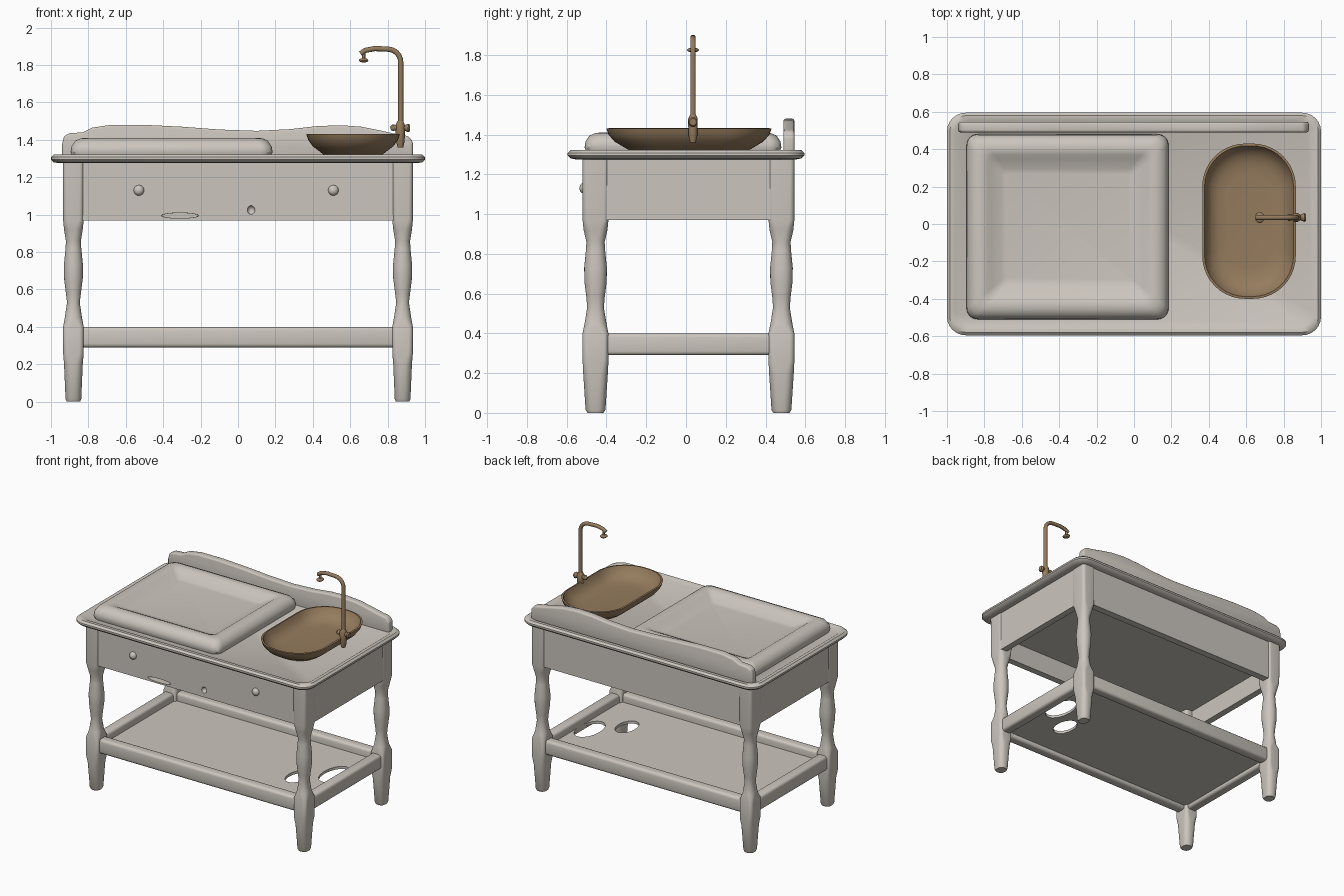
import bpy, bmesh, math
from mathutils import Vector

if "Cube" in bpy.data.objects:
    bpy.data.objects.remove(bpy.data.objects["Cube"])

def material(name, rgb):
    m = bpy.data.materials.new(name)
    m.use_nodes = True
    m.diffuse_color = (*rgb, 1)
    bsdf = m.node_tree.nodes["Principled BSDF"]
    bsdf.inputs["Base Color"].default_value = (*rgb, 1)
    bsdf.inputs["Roughness"].default_value = 0.7
    return m

WHITE = material("warm_white", (0.60, 0.56, 0.51))
BRONZE = material("bronze_brown", (0.30, 0.20, 0.11))
parts = []

def add(name, bm, mat):
    bmesh.ops.recalc_face_normals(bm, faces=bm.faces)
    me = bpy.data.meshes.new(name)
    bm.to_mesh(me)
    bm.free()
    me.materials.append(mat)
    ob = bpy.data.objects.new(name, me)
    bpy.context.collection.objects.link(ob)
    parts.append(ob)
    return ob

def bake(ob):
    """Replace an object's mesh with its modified mesh."""
    dg = bpy.context.evaluated_depsgraph_get()
    me = bpy.data.meshes.new_from_object(ob.evaluated_get(dg))
    ob.modifiers.clear()
    ob.data = me

def ring(bm, cx, cy, hx, hy, r, z, n=6):
    """Rounded rectangle of vertices at height z."""
    r = min(r, 0.98 * hx, 0.98 * hy)
    vs = []
    for k, (sx, sy) in enumerate([(1, 1), (-1, 1), (-1, -1), (1, -1)]):
        for i in range(n + 1):
            a = math.pi / 2 * (k + i / n)
            vs.append(bm.verts.new((cx + sx * (hx - r) + r * math.cos(a),
                                    cy + sy * (hy - r) + r * math.sin(a), z)))
    return vs

def loft(name, cx, cy, sections, mat=WHITE, n=6):
    """Skin a stack of (half x, half y, corner radius, z) sections and cap it."""
    bm = bmesh.new()
    rings = [ring(bm, cx, cy, *s, n) for s in sections]
    for a, b in zip(rings, rings[1:]):
        for i in range(len(a)):
            j = (i + 1) % len(a)
            bm.faces.new((a[i], a[j], b[j], b[i]))
    bm.faces.new(rings[0])
    bm.faces.new(rings[-1])
    return add(name, bm, mat)

def box(name, x0, x1, y0, y1, z0, z1, bevel=0.0, mat=WHITE):
    bm = bmesh.new()
    bmesh.ops.create_cube(bm, size=1)
    for v in bm.verts:
        v.co = ((x0 + x1) / 2 + v.co.x * (x1 - x0), (y0 + y1) / 2 + v.co.y * (y1 - y0),
                (z0 + z1) / 2 + v.co.z * (z1 - z0))
    if bevel:
        bmesh.ops.bevel(bm, geom=bm.edges[:], offset=bevel, segments=3, profile=0.5, affect='EDGES')
    return add(name, bm, mat)

def ball(name, center, size, mat):
    bm = bmesh.new()
    bmesh.ops.create_uvsphere(bm, u_segments=16, v_segments=10, radius=1)
    for v in bm.verts:
        v.co = Vector(center) + v.co * Vector(size)
    return add(name, bm, mat)

def tube(name, pts, radius, mat):
    """Round bar through the points; each point may carry a radius factor."""
    cu = bpy.data.curves.new(name, 'CURVE')
    cu.dimensions = '3D'
    cu.bevel_depth = radius
    cu.bevel_resolution = 3
    cu.use_fill_caps = True
    sp = cu.splines.new('POLY')
    sp.points.add(len(pts) - 1)
    for p, c in zip(sp.points, pts):
        p.co = (*c[:3], 1)
        p.radius = c[3] if len(c) > 3 else 1
    tmp = bpy.data.objects.new(name + "_curve", cu)
    bpy.context.collection.objects.link(tmp)
    me = bpy.data.meshes.new_from_object(tmp.evaluated_get(bpy.context.evaluated_depsgraph_get()))
    bpy.data.objects.remove(tmp)
    me.materials.clear()
    me.materials.append(mat)
    ob = bpy.data.objects.new(name, me)
    bpy.context.collection.objects.link(ob)
    parts.append(ob)

def cut(ob, cutters):
    for c in cutters:
        m = ob.modifiers.new("cut", 'BOOLEAN')
        m.operation, m.solver, m.object = 'DIFFERENCE', 'EXACT', c
    bake(ob)
    for c in cutters:
        parts.remove(c)
        bpy.data.objects.remove(c)

# Turned legs: square blocks joined by rounded waists
LEG = [(.036, .04, .03, 0), (.042, .05, .04, .015), (.05, .062, .04, .2), (.055, .065, .025, .26),
       (.055, .065, .025, .4), (.046, .055, .05, .45), (.034, .042, .05, .53), (.04, .046, .05, .58),
       (.05, .056, .05, .66), (.051, .057, .05, .73), (.042, .048, .05, .82), (.04, .046, .05, .86),
       (.05, .06, .04, .92), (.055, .065, .025, .97), (.055, .065, .02, 1.3)]
FRONT, BACK, SIDE = -.455, .48, .88
for x, sx in ((SIDE, "left"), (-SIDE, "right")):
    for y, sy in ((FRONT, "front"), (BACK, "back")):
        loft(f"{sy}_{sx}_leg", x, y, LEG)
    # Side rail and side apron
    box(f"{sx}_rail", x - .04, x + .04, FRONT, BACK, .29, .4, .02)
    s = 1 if x > 0 else -1
    a, b = sorted((s * .93, s * .88))
    box(f"{sx}_apron", a, b, FRONT, BACK, .97, 1.29)

# Long rails and shelf with worn-through holes
for y, sy in ((FRONT, "front"), (BACK, "back")):
    box(f"{sy}_rail", -SIDE, SIDE, y - .04, y + .04, .29, .4, .02)
shelf = box("shelf", -SIDE, SIDE, FRONT, BACK, .32, .34)
cut(shelf, [ball("hole_a", (.76, .08, .33), (.085, .15, .2), WHITE),
            ball("hole_b", (.57, -.1, .33), (.07, .11, .2), WHITE)])

# Long aprons; the front one has chipped spots and two knobs
box("back_apron", -SIDE, SIDE, .48, .535, .97, 1.29)
apron = box("front_apron", -SIDE, SIDE, -.51, -.46, .97, 1.29)
cut(apron, [ball("tear", (-.31, -.5, .995), (.1, .2, .014), WHITE),
            ball("chip", (.07, -.52, 1.025), (.022, .03, .025), WHITE)])
for x in (-.53, .51):
    ball("drawer_knob", (x, -.512, 1.13), (.028, .024, .028), WHITE)
box("drawer_floor", -SIDE, SIDE, FRONT, BACK, 1.12, 1.14)

# Table top with rolled edge
loft("table_top", 0, 0, [(.955, .555, .08, 1.275), (.985, .58, .09, 1.28), (1, .595, .1, 1.295),
                         (1, .595, .1, 1.308), (.985, .58, .09, 1.322), (.96, .555, .08, 1.322),
                         (.95, .545, .08, 1.315)])

# Framed panel with a sunken middle, as (inset, height)
PANEL = [(.01, 1.31), (0, 1.335), (.005, 1.365), (.025, 1.395), (.055, 1.408), (.085, 1.41),
         (.11, 1.402), (.135, 1.385), (.155, 1.378), (.185, 1.362), (.21, 1.358)]
loft("raised_panel", -.355, -.015,
     [(.54 - i, .495 - i, max(.06 - i * .2, .02), z) for i, z in PANEL])

# Wavy backsplash
WAVE = [(-.94, 1.38), (-.93, 1.42), (-.9, 1.435), (-.83, 1.44), (-.78, 1.465), (-.68, 1.48), (-.5, 1.48),
        (-.3, 1.47), (-.1, 1.455), (.1, 1.448), (.28, 1.457), (.42, 1.473), (.55, 1.478), (.66, 1.47),
        (.76, 1.45), (.85, 1.43), (.91, 1.42), (.935, 1.39)]
bm = bmesh.new()
outline = [(-.94, 1.3)] + WAVE + [(.935, 1.3)]
face = bm.faces.new([bm.verts.new((x, .49, z)) for x, z in outline])
ext = bmesh.ops.extrude_face_region(bm, geom=[face])
bmesh.ops.translate(bm, vec=(0, .055, 0), verts=[v for v in ext["geom"] if isinstance(v, bmesh.types.BMVert)])
splash = add("backsplash", bm, WHITE)
bev = splash.modifiers.new("soften", 'BEVEL')
bev.width, bev.segments = .012, 3
bake(splash)

# Oval basin: outside wall, rim, inside wall
loft("basin", .615, .015,
     [(.15, .29, .15, 1.315), (.175, .325, .17, 1.335), (.215, .375, .2, 1.365), (.24, .405, .22, 1.4),
      (.25, .415, .23, 1.43), (.238, .403, .22, 1.432), (.225, .388, .21, 1.4), (.2, .355, .19, 1.37),
      (.165, .31, .16, 1.352), (.12, .25, .12, 1.347)], BRONZE, 10)

# Faucet: column, bent neck, spout head, base and cross handle
FY = .035
bend = [(.80 + .07 * math.cos(a), FY, 1.815 + .07 * math.sin(a))
        for a in (math.radians(d) for d in range(0, 91, 15))]
tube("faucet_neck", [(.87, FY, 1.36)] + bend + [(.73, FY, 1.888), (.68, FY, 1.878), (.655, FY, 1.86)],
     .014, BRONZE)
tube("faucet_base", [(.868, FY, 1.36, .6), (.868, FY, 1.39, .9), (.868, FY, 1.44, 1), (.868, FY, 1.48, 1),
                     (.868, FY, 1.5, .6)], .025, BRONZE)
tube("faucet_handle", [(.815, FY, 1.46, .7), (.83, FY, 1.465, 1.2), (.85, FY, 1.465, .8),
                       (.89, FY, 1.465, .9), (.91, FY, 1.463, 1.5), (.92, FY, 1.463, 1.1)], .016, BRONZE)
tube("spout_neck", [(.672, FY, 1.875), (.672, FY, 1.83)], .009, BRONZE)
ball("spout_head", (.672, FY, 1.825), (.025, .03, .012), BRONZE)

# Smooth shading with crisp edges kept
bpy.ops.object.select_all(action='DESELECT')
for ob in parts:
    ob.select_set(True)
bpy.context.view_layer.objects.active = parts[0]
bpy.ops.object.shade_smooth_by_angle(angle=math.radians(40))
